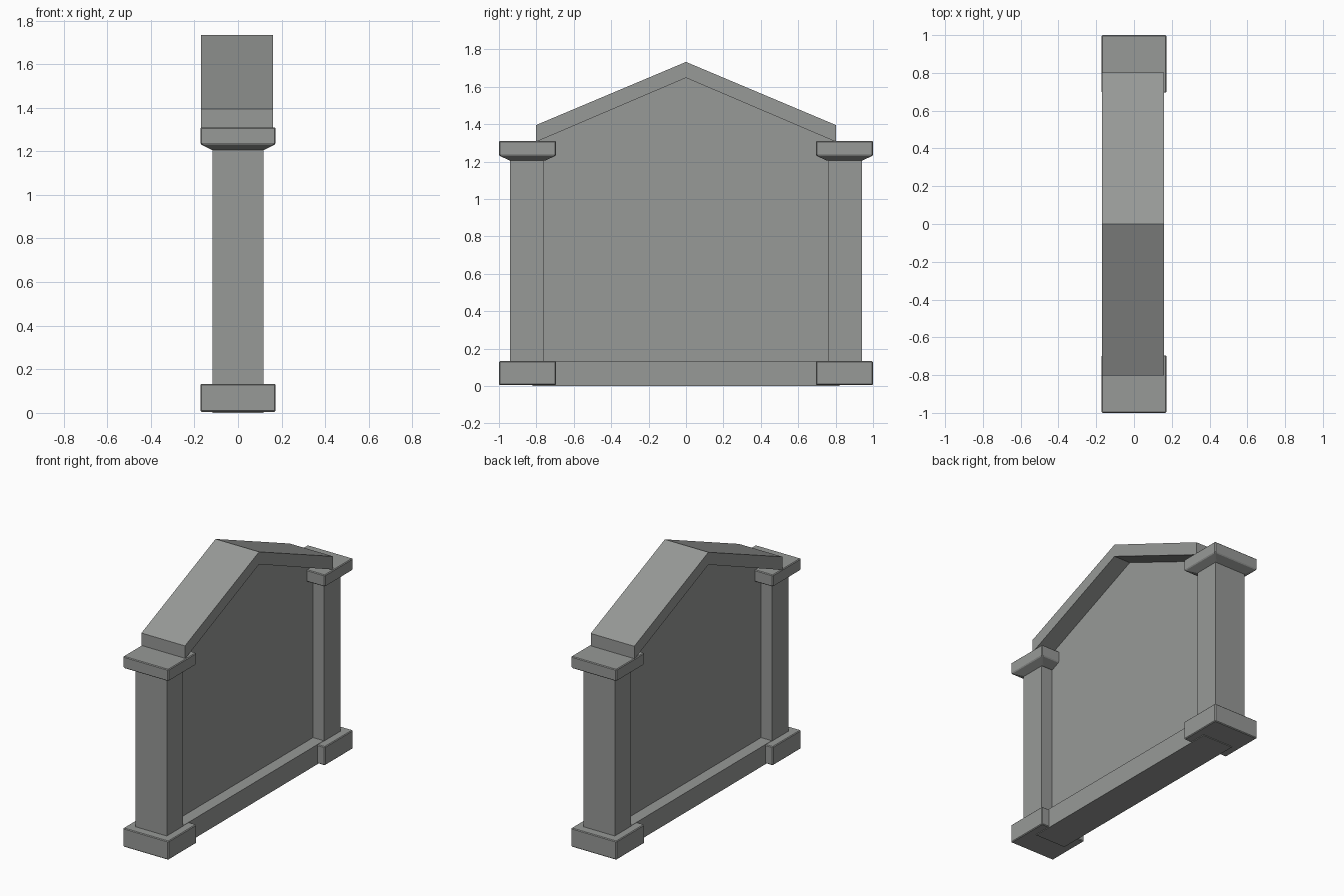
import bpy, bmesh

if "Cube" in bpy.data.objects:
    bpy.data.objects.remove(bpy.data.objects["Cube"])

stone = bpy.data.materials.new("grey_stone")
stone.diffuse_color = (0.31, 0.32, 0.31, 1)
stone.use_nodes = True
stone.node_tree.nodes["Principled BSDF"].inputs["Base Color"].default_value = stone.diffuse_color


def finish(name, bm, bevel=0.0):
    bmesh.ops.recalc_face_normals(bm, faces=bm.faces)
    mesh = bpy.data.meshes.new(name)
    bm.to_mesh(mesh)
    bm.free()
    mesh.materials.append(stone)
    ob = bpy.data.objects.new(name, mesh)
    bpy.context.collection.objects.link(ob)
    if bevel:
        mod = ob.modifiers.new("soft_edges", 'BEVEL')
        mod.width = bevel
        mod.segments = 1
        mod.limit_method = 'ANGLE'
    return ob


def loft(name, rings, bevel=0.0):
    """Stack of rectangles (half_x, y0, y1, z), capped at both ends."""
    bm = bmesh.new()
    loops = [[bm.verts.new(p) for p in
              ((-hx, y0, z), (hx, y0, z), (hx, y1, z), (-hx, y1, z))]
             for hx, y0, y1, z in rings]
    bm.faces.new(loops[0])
    bm.faces.new(loops[-1])
    for a, b in zip(loops, loops[1:]):
        for i in range(4):
            j = (i + 1) % 4
            bm.faces.new((a[i], a[j], b[j], b[i]))
    return finish(name, bm, bevel)


def extrude_profile(name, points, x0, x1):
    """Extrude a (y, z) outline along x."""
    bm = bmesh.new()
    face = bm.faces.new([bm.verts.new((x0, y, z)) for y, z in points])
    ext = bmesh.ops.extrude_face_region(bm, geom=[face])
    verts = [g for g in ext["geom"] if isinstance(g, bmesh.types.BMVert)]
    bmesh.ops.translate(bm, vec=(x1 - x0, 0, 0), verts=verts)
    return finish(name, bm)


# End posts: plinth, shaft and chamfered cap
for side, s in (("front", -1), ("back", 1)):
    outer, inner = s * 1.0, s * 0.695
    p_out, p_in = s * 0.94, s * 0.763
    loft(side + "_plinth", [(0.172, outer, inner, 0.005),
                            (0.172, outer, inner, 0.133)], 0.005)
    loft(side + "_post", [(0.118, p_out, p_in, 0.12),
                          (0.118, p_out, p_in, 1.22)])
    loft(side + "_cap", [(0.118, p_out, s * 0.755, 1.205),
                         (0.172, outer, inner, 1.232),
                         (0.172, outer, inner, 1.31)], 0.005)

# Sill beam between the plinths
loft("sill_beam", [(0.116, -0.82, 0.82, 0.0), (0.116, -0.82, 0.82, 0.135)])

# Thin gabled wall panel
extrude_profile("wall_panel", [(-0.79, 0.1), (0.79, 0.1), (0.79, 1.33),
                               (0, 1.67), (-0.79, 1.33)], -0.035, 0.035)

# Gabled coping on top
extrude_profile("roof_coping", [(-0.803, 1.305), (0, 1.648), (0.803, 1.305),
                                (0.803, 1.395), (0, 1.733), (-0.803, 1.395)],
                -0.17, 0.16)
